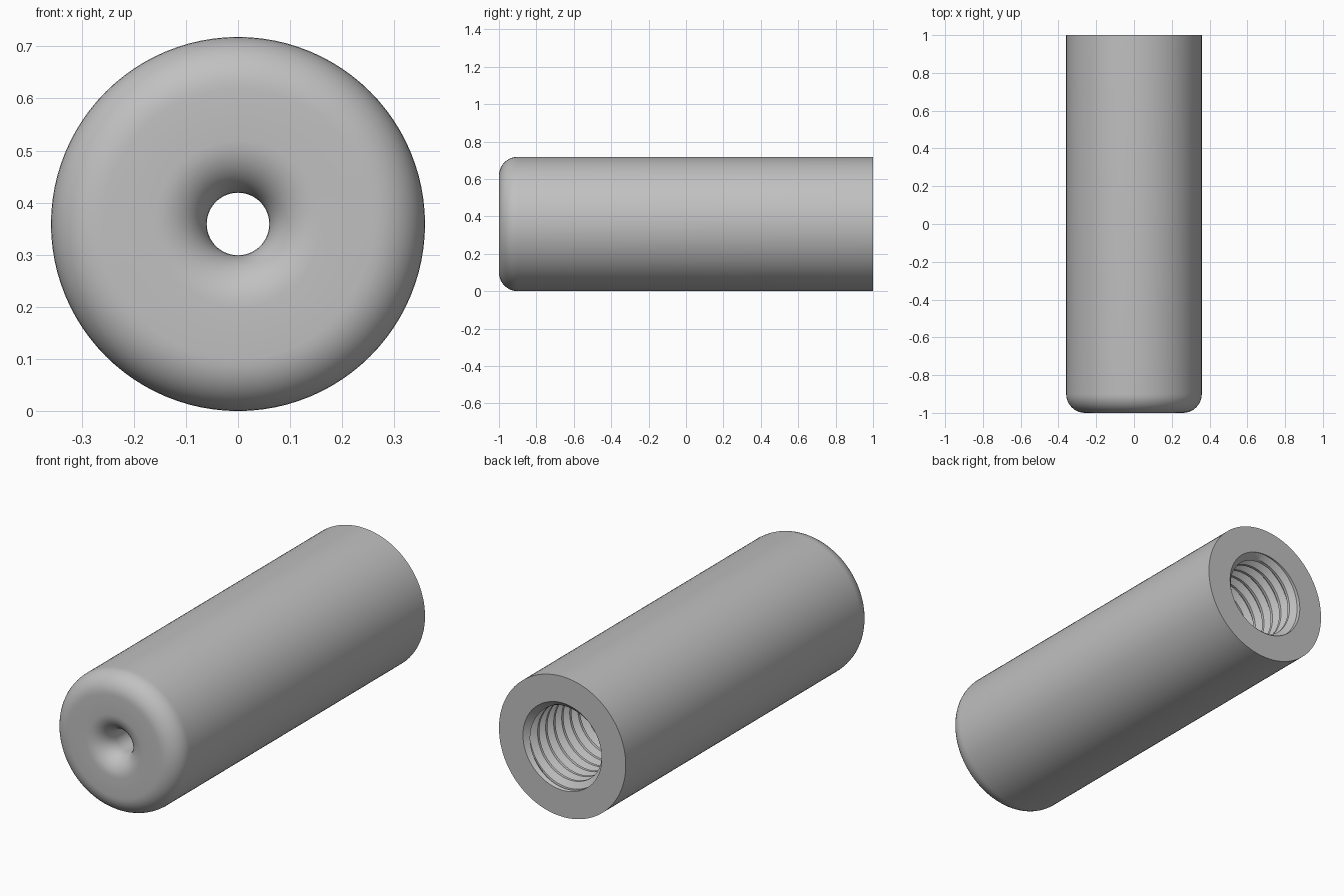
import bpy, bmesh, math

cube = bpy.data.objects.get("Cube")
if cube:
    bpy.data.objects.remove(cube, do_unlink=True)

SIDES = 96
RADIUS = 0.359
ROUND = 0.1           # rounding of the front rim and of the hole mouth
HOLE = 0.06
ROOT, CREST = 0.223, 0.193
PITCH = 0.065
THREAD_START, THREAD_END = -0.5, 1.0


def arc(cy, cr, start, end, steps=10):
    """Quarter-round profile points (y, r)."""
    return [(cy + ROUND * math.sin(math.radians(start + (end - start) * i / steps)),
             cr + ROUND * math.cos(math.radians(start + (end - start) * i / steps)))
            for i in range(steps + 1)]


def thread_column(turn):
    """Thread section at one angle, running from the back face inwards."""
    shape = [(0.0, ROOT), (0.12, ROOT), (0.45, CREST), (0.67, CREST)]
    turns = round((THREAD_END - THREAD_START) / PITCH) + 2
    points = []
    for k in range(turns, -3, -1):
        for part, r in reversed(shape):
            y = THREAD_START + PITCH * (k + part + turn)
            y = max(THREAD_START, min(THREAD_END, y))
            # Countersink both thread ends to the root radius
            edge = min(THREAD_END - y, y - THREAD_START)
            points.append((y, max(r, ROOT - edge)))
    return points


# Shell, hole mouth and drill tip are the same at every angle
outside = arc(-1 + ROUND, RADIUS - ROUND, -90, 0) + [(1.0, RADIUS)]
tip = [(-0.5, ROOT), (-0.6, HOLE)]
mouth = arc(-1 + ROUND, HOLE + ROUND, -180, -90)

# Sweep the section around the long axis
bm = bmesh.new()
columns = []
for i in range(SIDES + 1):
    turn = i / SIDES
    a = turn * math.tau
    section = outside + thread_column(turn) + tip + mouth
    columns.append([bm.verts.new((r * math.sin(a), y, RADIUS + r * math.cos(a)))
                    for y, r in section])
for left, right in zip(columns, columns[1:]):
    count = len(left)
    for j in range(count):
        n = (j + 1) % count
        bm.faces.new((left[j], right[j], right[n], left[n]))
bmesh.ops.remove_doubles(bm, verts=bm.verts, dist=0.00005)
bmesh.ops.recalc_face_normals(bm, faces=bm.faces)

mesh = bpy.data.meshes.new("threaded_sleeve")
bm.to_mesh(mesh)
bm.free()
sleeve = bpy.data.objects.new("threaded_sleeve", mesh)
bpy.context.collection.objects.link(sleeve)

# Plain grey finish
grey = bpy.data.materials.new("light_grey")
grey.use_nodes = True
colour = (0.53, 0.53, 0.53, 1)
grey.diffuse_color = colour
grey.node_tree.nodes["Principled BSDF"].inputs["Base Color"].default_value = colour
mesh.materials.append(grey)

bpy.ops.object.select_all(action="DESELECT")
sleeve.select_set(True)
bpy.context.view_layer.objects.active = sleeve
bpy.ops.object.shade_smooth_by_angle(angle=math.radians(30))
